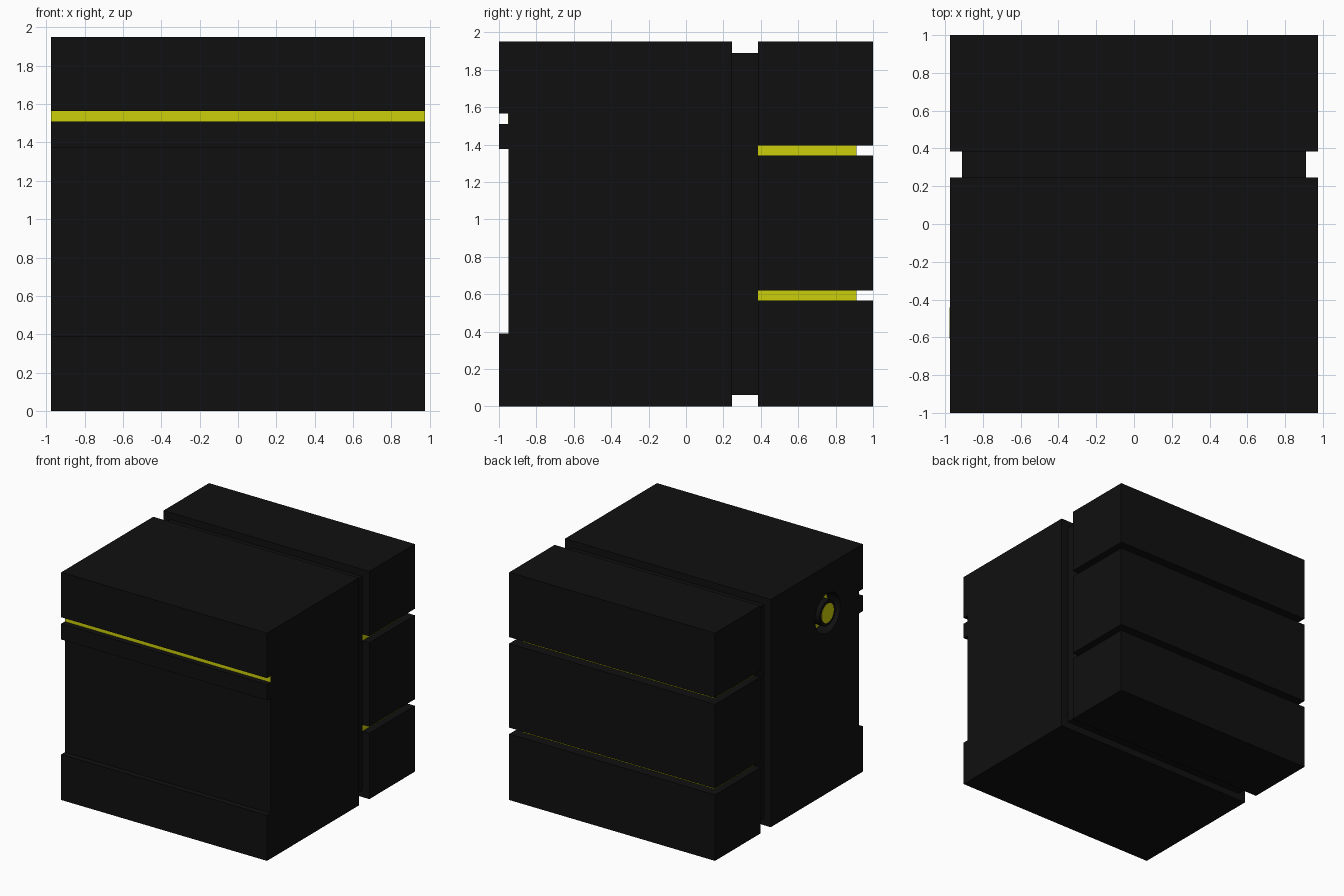
import bpy, bmesh, math
from mathutils import Matrix, Vector

if "Cube" in bpy.data.objects:
    bpy.data.objects.remove(bpy.data.objects["Cube"])


def material(name, rgb):
    m = bpy.data.materials.new(name)
    m.diffuse_color = (*rgb, 1)
    m.use_nodes = True
    m.node_tree.nodes["Principled BSDF"].inputs["Base Color"].default_value = m.diffuse_color
    return m


black = material("black", (0.005, 0.005, 0.005))
yellow = material("yellow", (0.6, 0.62, 0.003))


def finish(bm, name, mat):
    bmesh.ops.recalc_face_normals(bm, faces=bm.faces)
    me = bpy.data.meshes.new(name)
    bm.to_mesh(me)
    bm.free()
    me.materials.append(mat)
    ob = bpy.data.objects.new(name, me)
    bpy.context.collection.objects.link(ob)
    return ob


def box(name, x, y, z, mat=black):
    """Box of half-width x, spanning y = (lo, hi) and z = (lo, hi)."""
    bm = bmesh.new()
    size = Matrix.Diagonal((2 * x, y[1] - y[0], z[1] - z[0], 1))
    centre = Matrix.Translation((0, sum(y) / 2, sum(z) / 2))
    bmesh.ops.create_cube(bm, size=1, matrix=centre @ size)
    return finish(bm, name, mat)


def profile(name, x, points, mat=black):
    """Side profile (y, z) extruded across the full width."""
    bm = bmesh.new()
    f = bm.faces.new([bm.verts.new((-x, *p)) for p in points])
    r = bmesh.ops.extrude_face_region(bm, geom=[f])
    verts = [v for v in r["geom"] if isinstance(v, bmesh.types.BMVert)]
    bmesh.ops.translate(bm, verts=verts, vec=(2 * x, 0, 0))
    return finish(bm, name, mat)


def disc(name, r, x0, x1, mat=black):
    """Cylinder on the left side, running along x."""
    bm = bmesh.new()
    m = Matrix.Translation(((x0 + x1) / 2, -0.525, 1.54)) @ Matrix.Rotation(math.pi / 2, 4, "Y")
    bmesh.ops.create_cone(bm, cap_ends=True, segments=48, radius1=r, radius2=r,
                          depth=x1 - x0, matrix=m)
    ob = finish(bm, name, mat)
    smooth(ob)
    return ob


def smooth(ob):
    bpy.ops.object.select_all(action="DESELECT")
    ob.select_set(True)
    bpy.context.view_layer.objects.active = ob
    bpy.ops.object.shade_smooth_by_angle(angle=math.radians(30))


def combine(target, tool, operation):
    mod = target.modifiers.new("cut", "BOOLEAN")
    mod.operation, mod.object, mod.solver = operation, tool, "EXACT"
    bpy.context.view_layer.objects.active = target
    bpy.ops.object.modifier_apply(modifier=mod.name)
    bpy.data.objects.remove(tool)


W, H = 0.975, 1.95      # half width, height
C = 0.91                # half width of recessed core

# front housing: recessed front panel and light slot
body = profile("body", W, [
    (-1, 0), (0.245, 0), (0.245, H), (-1, H),
    (-1, 1.565), (-0.95, 1.565), (-0.95, 1.51), (-1, 1.51),
    (-1, 1.375), (-0.95, 1.375), (-0.95, 0.39), (-1, 0.39)])

# core joining front housing and the three rear slabs
combine(body, box("core", C, (0, C), (0.06, 1.89)), "UNION")
for z in ((0, 0.565), (0.62, 1.34), (1.395, H)):
    combine(body, box("rear_slab", W, (0.385, 1), z), "UNION")

# round well for the side dial
combine(body, disc("dial_well", 0.17, -1.1, -0.855), "DIFFERENCE")
smooth(body)

# yellow strips lying on the slot floors
E = 0.002
box("front_light_strip", W, (-0.95 - E, -0.949), (1.51, 1.565), yellow)
for i, z in enumerate(((0.565, 0.62), (1.34, 1.395))):
    box(f"rear_light_band_{i + 1}", C + E, (0.385, C + E), z, yellow)

# side dial: glowing floor, black knob, yellow cap
disc("dial_floor", 0.169, -0.857, -0.853, yellow)
disc("dial_knob", 0.108, -0.974, -0.854)
disc("dial_cap", 0.082, -0.976, -0.95, yellow)
